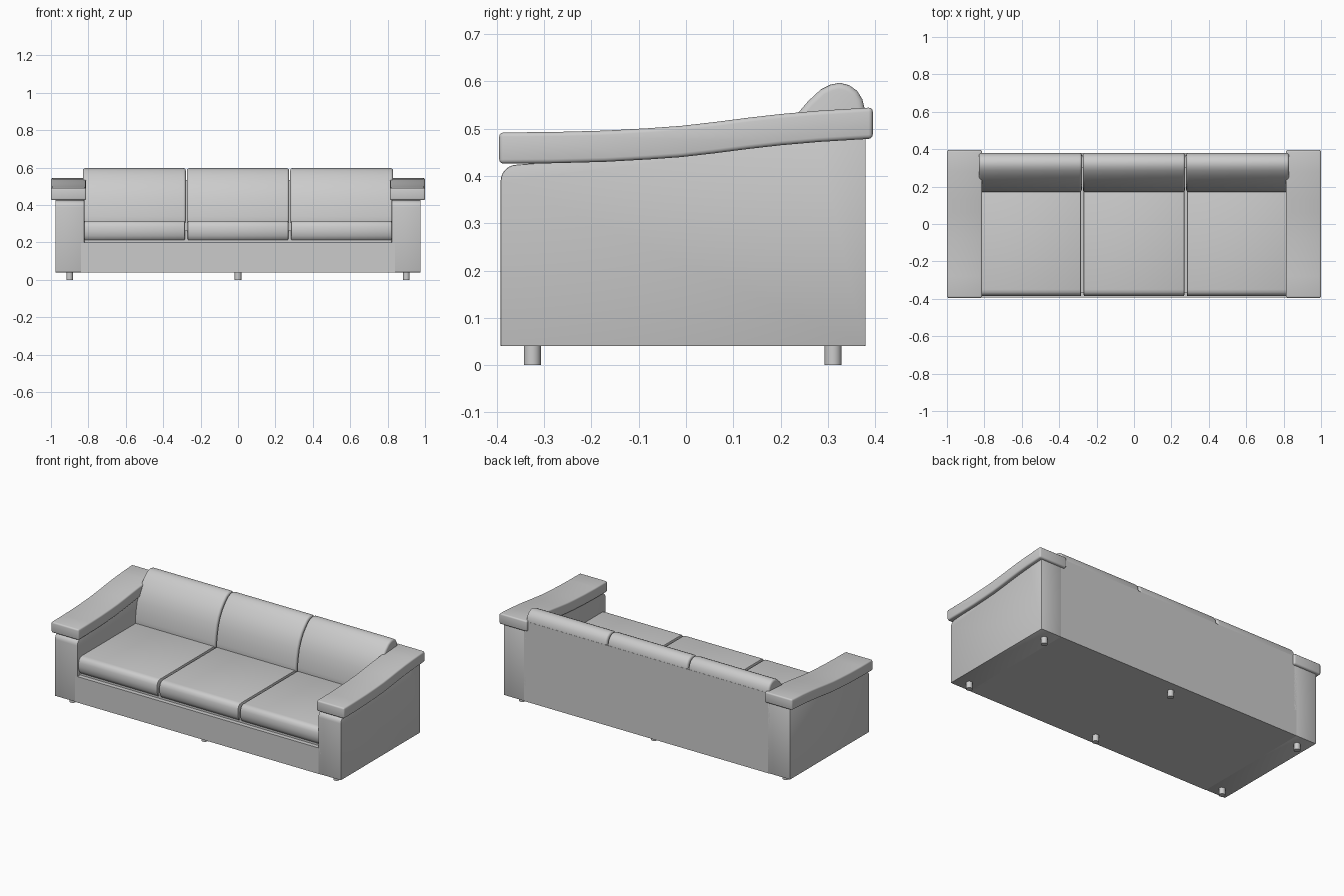
import bpy, bmesh, math

if "Cube" in bpy.data.objects:
    bpy.data.objects.remove(bpy.data.objects["Cube"])

fabric = bpy.data.materials.new("grey fabric")
fabric.diffuse_color = (0.6, 0.6, 0.6, 1)
fabric.use_nodes = True
fabric.node_tree.nodes["Principled BSDF"].inputs["Base Color"].default_value = fabric.diffuse_color


def finish(ob, bevel=0.0, segs=3, limit=40):
    ob.data.materials.append(fabric)
    bpy.context.view_layer.objects.active = ob
    ob.select_set(True)
    if bevel:
        m = ob.modifiers.new("soft edges", "BEVEL")
        m.width, m.segments = bevel, segs
        m.limit_method, m.angle_limit = "ANGLE", math.radians(limit)
        bpy.ops.object.modifier_apply(modifier=m.name)
    bpy.ops.object.shade_smooth_by_angle(angle=math.radians(35))
    ob.select_set(False)


def extrude_x(name, profile, x0, x1, bevel=0.0, segs=3, limit=40):
    """Extrude a (y, z) profile from x0 to x1."""
    bm = bmesh.new()
    face = bm.faces.new([bm.verts.new((x0, y, z)) for y, z in profile])
    out = bmesh.ops.extrude_face_region(bm, geom=[face])
    moved = [v for v in out["geom"] if isinstance(v, bmesh.types.BMVert)]
    bmesh.ops.translate(bm, vec=(x1 - x0, 0, 0), verts=moved)
    bmesh.ops.recalc_face_normals(bm, faces=bm.faces)
    me = bpy.data.meshes.new(name)
    bm.to_mesh(me)
    bm.free()
    ob = bpy.data.objects.new(name, me)
    bpy.context.collection.objects.link(ob)
    finish(ob, bevel, segs, limit)
    return ob


def rect(y0, y1, z0, z1):
    return [(y0, z0), (y1, z0), (y1, z1), (y0, z1)]


# Base and back panel
extrude_x("base", rect(-0.392, 0.38, 0.04, 0.20), -0.84, 0.84)
extrude_x("back_panel", rect(0.30, 0.38, 0.19, 0.535), -0.84, 0.84)

# Arms: sweeping underside line shared by the pad and the arm body
under = [(-0.395, 0.426), (-0.28, 0.427), (-0.17, 0.43), (-0.08, 0.435), (-0.01, 0.44),
         (0.06, 0.448), (0.13, 0.457), (0.20, 0.465), (0.28, 0.472), (0.395, 0.479)]
corner = [(-0.357 - 0.035 * math.sin(a), 0.389 + 0.035 * math.cos(a))
          for a in [i * math.pi / 12 for i in range(7)]]
arm = ([(-0.392, 0.04), (0.38, 0.04), (0.38, 0.481)]
       + [(y, z + 0.003) for y, z in reversed(under[1:-1])] + corner)
pad = under + [(y, z + 0.066) for y, z in reversed(under)]
for side, s in (("left", -1), ("right", 1)):
    extrude_x(side + "_arm", arm, s * 0.822, s * 0.977, 0.003, 2, 50)
    extrude_x(side + "_arm_pad", pad, s * 0.812, s * 1.0, 0.009, 3, 50)

# Seat: a continuous deck with three cushions
extrude_x("seat_deck", rect(-0.365, 0.31, 0.19, 0.265), -0.825, 0.825)
seat = [(0.30, 0.205), (-0.355, 0.205), (-0.372, 0.217), (-0.382, 0.235), (-0.386, 0.26),
        (-0.384, 0.285), (-0.378, 0.302), (-0.366, 0.312), (-0.35, 0.315), (0.30, 0.315)]
# Back cushion: gently bowed front, rolled top
back = [(0.17, 0.30), (0.172, 0.34), (0.179, 0.39), (0.190, 0.44), (0.207, 0.485),
        (0.230, 0.525), (0.258, 0.558), (0.285, 0.583), (0.305, 0.593), (0.325, 0.597),
        (0.345, 0.592), (0.362, 0.580), (0.373, 0.562), (0.379, 0.538), (0.379, 0.50),
        (0.379, 0.30)]
for name, x0, x1 in (("left", -0.822, -0.283), ("middle", -0.269, 0.269),
                     ("right", 0.283, 0.822)):
    extrude_x(name + "_seat_cushion", seat, x0, x1, 0.006, 2, 50)
    grow0 = 0.007 if name == "left" else 0.004
    grow1 = 0.007 if name == "right" else 0.004
    extrude_x(name + "_back_cushion", back, x0 - grow0, x1 + grow1, 0.013, 4, 50)

# Six round feet
for i, x in enumerate((-0.9, 0, 0.9)):
    for j, y in enumerate((-0.325, 0.311)):
        bpy.ops.mesh.primitive_cylinder_add(vertices=24, radius=0.018, depth=0.045,
                                            location=(x, y, 0.0225))
        ob = bpy.context.object
        ob.name = f"foot_{i}_{j}"
        finish(ob)
